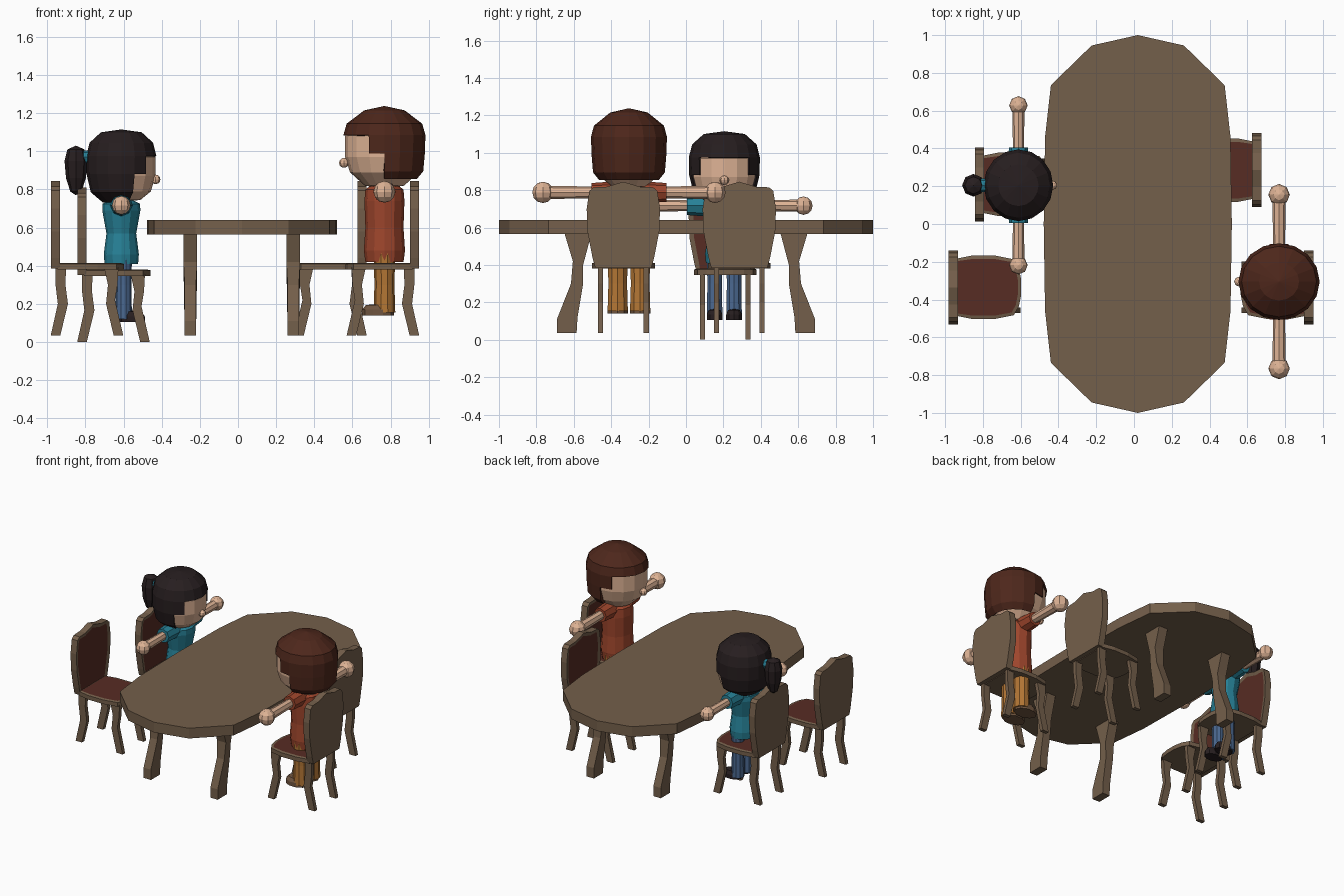
import bpy, bmesh, math
from mathutils import Matrix, Vector

if "Cube" in bpy.data.objects:
    bpy.data.objects.remove(bpy.data.objects["Cube"], do_unlink=True)


def material(name, r, g, b):
    m = bpy.data.materials.new(name)
    m.use_nodes = True
    m.diffuse_color = (r, g, b, 1)
    m.node_tree.nodes["Principled BSDF"].inputs["Base Color"].default_value = (r, g, b, 1)
    return m


WOOD = material("wood", .175, .115, .07)
SEAT = material("maroon_upholstery", .095, .025, .017)
BROWN = material("brown_hair", .075, .02, .011)
BLACK = material("black", .02, .013, .014)
SKIN = material("skin", .73, .45, .3)
TEAL = material("teal_cloth", .02, .22, .31)
RED = material("red_cloth", .34, .06, .025)
ORANGE = material("orange_cloth", .45, .18, .035)
BLUE = material("blue_denim", .07, .14, .28)
LEATHER = material("brown_leather", .16, .09, .05)


def finish(name, bm, root, *mats):
    mesh = bpy.data.meshes.new(name)
    bm.to_mesh(mesh)
    bm.free()
    for m in mats:
        mesh.materials.append(m)
    ob = bpy.data.objects.new(name, mesh)
    ob.matrix_world = root
    bpy.context.collection.objects.link(ob)
    return ob


def prism(pts, place, low, high):
    """Extrude a 2D outline from low to high; place maps (u, v, w) to (x, y, z)."""
    bm = bmesh.new()
    a = [bm.verts.new(place(u, v, low)) for u, v in pts]
    b = [bm.verts.new(place(u, v, high)) for u, v in pts]
    bm.faces.new(a)
    bm.faces.new(b)
    for i in range(len(pts)):
        j = (i + 1) % len(pts)
        bm.faces.new((a[i], a[j], b[j], b[i]))
    bmesh.ops.recalc_face_normals(bm, faces=bm.faces)
    return bm


def flat(u, v, w): return (u, v, w)
def side(u, v, w): return (u, w, v)
def front(u, v, w): return (w, u, v)


def pad(bm, direction, rim, depth):
    """Inset the face that looks in one direction and upholster it."""
    d = Vector(direction)
    face = max(bm.faces, key=lambda f: f.normal.dot(d) * f.calc_area())
    bmesh.ops.inset_region(bm, faces=[face], thickness=rim, depth=depth)
    face.material_index = 1


def lathe(profile, sides, scale=(1, 1, 1), shift=(0, 0, 0), turn=None):
    """Rings of (radius, height), bottom to top, joined into a low-poly skin."""
    bm = bmesh.new()
    rings = [[bm.verts.new((r * math.cos(math.tau * j / sides), r * math.sin(math.tau * j / sides), z))
              for j in range(sides)] for r, z in profile]
    for lo, hi in zip(rings, rings[1:]):
        for j in range(sides):
            k = (j + 1) % sides
            bm.faces.new((lo[j], lo[k], hi[k], hi[j]))
    bmesh.ops.remove_doubles(bm, verts=bm.verts, dist=1e-5)
    m = Matrix.Translation(shift) @ (turn or Matrix()) @ Matrix.Diagonal((*scale, 1))
    bm.transform(m)
    return bm


def ball(radius, sides, shift):
    arc = [math.pi * (i / 6 - .5) for i in range(7)]
    return lathe([(radius * math.cos(a), radius * math.sin(a)) for a in arc], sides, shift=shift)


def mirror(pts):
    """Complete a half outline whose points run from one end to the other."""
    return pts + [(-u, v) for u, v in reversed(pts) if u > 0]


# Table
root = Matrix.Translation((.02, 0, 0))
half = [(0, -1), (.244, -.945), (.46, -.735), (.491, -.46), (.498, 0),
        (.491, .46), (.46, .735), (.244, .945), (0, 1)]
finish("table_top", prism(mirror(half), flat, .565, .64), root, WOOD)
leg = [(.505, .57), (.55, .4), (.55, .3), (.58, .12), (.585, .035),
       (.69, .035), (.69, .11), (.615, .3), (.605, .42), (.65, .57)]
for sx in (-1, 1):
    for sy in (-1, 1):
        bm = prism([(sy * y, z) for y, z in leg], front, sx * .27 - .036, sx * .27 + .036)
        for v in bm.verts:
            if v.co.z < .35:
                v.co.x = sx * .27 + (v.co.x - sx * .27) * .82
        finish("table_leg", bm, root, WOOD)

# Chairs, each built facing +x with the backrest at the origin
BACK = [(0, .385), (.15, .385), (.165, .44), (.192, .58), (.196, .7), (.182, .795),
        (.16, .815), (.09, .818), (0, .845)]
CUSHION = [(.01, .15), (.1, .168), (.22, .168), (.32, .148), (.348, .1), (.36, .04)]
REAR_LEG = [(0, .39), (.055, .39), (.052, .3), (.065, .2), (.025, .035), (-.025, .035), (.012, .2), (0, .3)]
FRONT_LEG = [(.255, .39), (.33, .39), (.325, .3), (.312, .22), (.355, .035), (.305, .035),
             (.265, .2), (.275, .3)]


def chair(x, y, z, angle):
    root = Matrix.Translation((x, y, z)) @ Matrix.Rotation(angle, 4, 'Z')
    bm = prism(mirror(BACK), front, -.024, .024)
    pad(bm, (1, 0, 0), .025, -.006)
    finish("chair_back", bm, root, WOOD, SEAT)
    bm = prism(CUSHION + [(u, -v) for u, v in reversed(CUSHION)], flat, .38, .41)
    pad(bm, (0, 0, 1), .018, .004)
    finish("chair_seat", bm, root, WOOD, SEAT)
    for s in (-1, 1):
        for name, pts in (("chair_rear_leg", REAR_LEG), ("chair_front_leg", FRONT_LEG)):
            finish(name, prism(pts, side, s * .122 - .014, s * .122 + .014), root, WOOD)


chair(-.818, .21, -.034, 0)
chair(-.957, -.335, 0, 0)
chair(.65, .285, 0, math.pi)
chair(.925, -.335, 0, math.pi)


# People, each built facing +x and standing with arms held out
def hair(name, profile, cuts, color, root, stretch):
    bm = lathe(profile, 16, (stretch, 1, 1))
    gone = [f for f in bm.faces if any(
        f.calc_center_median().x > x and f.calc_center_median().z < z for x, z in cuts)]
    bmesh.ops.delete(bm, geom=gone, context='FACES')
    ob = finish(name, bm, root, color)
    mod = ob.modifiers.new("thickness", 'SOLIDIFY')
    mod.thickness, mod.offset = .03, -1


def limbs(root, shirt, trousers, shoe, arm_z, reach, hand, arm, leg_y, leg_r, leg_x, sole, top, shoe_x, shoe_len):
    for s in (-1, 1):
        turn = Matrix.Rotation(-s * math.pi / 2, 4, 'X')
        at = (0, 0, arm_z)
        finish("sleeve", lathe([(.06, .07), (.055, .13), (.05, .2), (0, .2)], 8, shift=at, turn=turn), root, shirt)
        finish("arm", lathe([(arm * .85, .15), (arm, reach)], 8, shift=at, turn=turn), root, SKIN)
        finish("hand", ball(hand, 8, (0, s * reach, arm_z)), root, SKIN)
        finish("trouser_leg", lathe([(0, sole + .015), (leg_r, sole + .015), (leg_r * .92, .3), (leg_r, top), (0, top)],
                                    10, shift=(leg_x, s * leg_y, 0)), root, trousers)
        finish("shoe", lathe([(0, 0), (1, 0), (1, .5), (.75, .9), (0, 1)], 10, (shoe_len, leg_r, .06),
                             (shoe_x, s * leg_y, sole)), root, shoe)


# Woman
root = Matrix.Translation((-.612, .205, 0))
finish("woman_head", lathe([(0, .735), (.1, .745), (.155, .79), (.178, .87), (.178, .97), (.1, 1.07), (0, 1.08)],
                           16), root, SKIN)
finish("woman_nose", ball(.025, 8, (.18, 0, .853)), root, SKIN)
hair("woman_hair", [(.1, .732), (.165, .785), (.188, .88), (.19, .975), (.172, 1.045), (.11, 1.1), (0, 1.115)],
     [(.12, .97), (.07, .88)], BLACK, root, .97)
finish("ponytail", lathe([(0, .77), (.03, .79), (.052, .86), (.06, .95), (.045, 1.01), (0, 1.03)], 8,
                         shift=(-.238, 0, 0)), root, BLACK)
finish("hair_tie", lathe([(.035, -.02), (.035, .03)], 8, shift=(-.18, 0, .97),
                         turn=Matrix.Rotation(-math.pi / 2, 4, 'Y')), root, TEAL)
finish("woman_shirt", lathe([(0, .41), (.088, .41), (.092, .46), (.078, .57), (.1, .69), (.098, .725), (.05, .75)], 12,
                            (1, 1.12, 1)), root, TEAL)
limbs(root, TEAL, BLUE, BLACK, .717, .423, .049, .033, .052, .044, .012, .105, .45, .055, .068)

# Man
root = Matrix.Translation((.768, -.305, 0)) @ Matrix.Rotation(math.pi, 4, 'Z')
finish("man_head", lathe([(0, .805), (.1, .82), (.175, .89), (.2, .97), (.2, 1.08), (.14, 1.17), (0, 1.19)],
                         16, (1.03, .96, 1)), root, SKIN)
finish("man_nose", ball(.026, 8, (.212, 0, .94)), root, SKIN)
hair("man_hair", [(.16, .855), (.192, .895), (.2, .99), (.203, 1.085), (.187, 1.145), (.1, 1.215), (0, 1.238)],
     [(.079, 1.08), (0, .99)], BROWN, root, 1.06)
finish("man_shirt", lathe([(0, .42), (.1, .42), (.108, .48), (.1, .6), (.105, .74), (.1, .8), (.06, .83)], 12,
                          (1, 1.12, 1)), root, RED)
limbs(root, RED, ORANGE, LEATHER, .788, .46, .057, .036, .06, .057, 0, .14, .48, .034, .084)
